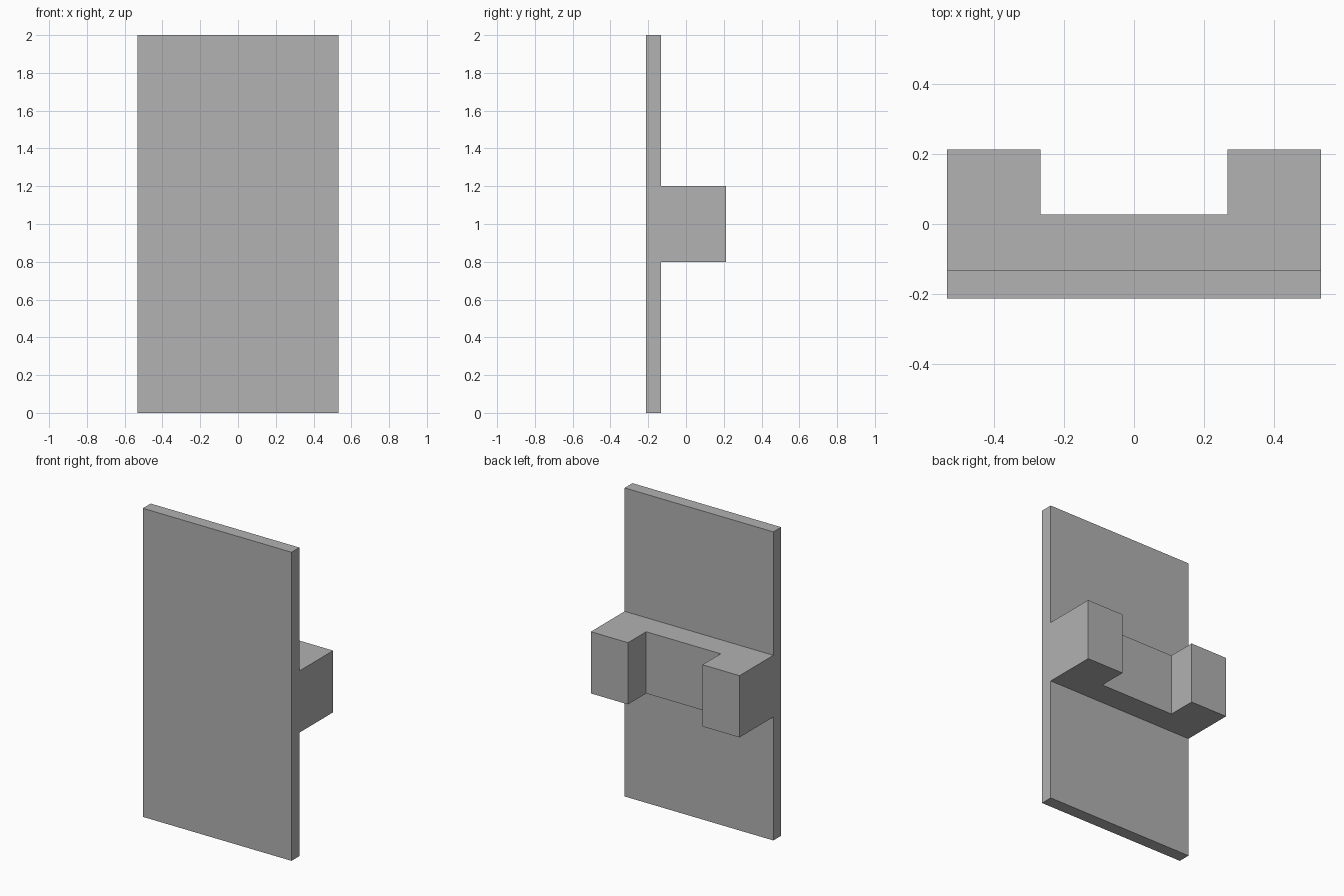
import bpy
import bmesh

cube = bpy.data.objects.get("Cube")
if cube:
    bpy.data.objects.remove(cube, do_unlink=True)

# Single grey material
GREY = (0.445, 0.445, 0.445, 1.0)
grey = bpy.data.materials.new("plain_grey")
grey.use_nodes = True
grey.diffuse_color = GREY
grey.node_tree.nodes["Principled BSDF"].inputs["Base Color"].default_value = GREY


def extruded(name, outline, bottom, top):
    """Extrude a flat xy outline from height bottom to height top."""
    bm = bmesh.new()
    face = bm.faces.new([bm.verts.new((x, y, bottom)) for x, y in outline])
    result = bmesh.ops.extrude_face_region(bm, geom=[face])
    raised = [v for v in result["geom"] if isinstance(v, bmesh.types.BMVert)]
    bmesh.ops.translate(bm, verts=raised, vec=(0, 0, top - bottom))
    bmesh.ops.recalc_face_normals(bm, faces=bm.faces)
    mesh = bpy.data.meshes.new(name)
    bm.to_mesh(mesh)
    bm.free()
    mesh.materials.append(grey)
    obj = bpy.data.objects.new(name, mesh)
    bpy.context.collection.objects.link(obj)
    return obj


half_width, half_depth = 0.533, 0.213
panel_back = -0.133
notch_half, notch_floor = 0.267, 0.027

# Tall flat front panel
right_side = [(half_width, -half_depth), (half_width, panel_back)]
extruded("front_panel", right_side + [(-x, y) for x, y in reversed(right_side)], 0, 2)

# U-shaped bracket across the back, one half of its outline mirrored
half = [(half_width, panel_back), (half_width, half_depth),
        (notch_half, half_depth), (notch_half, notch_floor)]
extruded("rear_bracket", half + [(-x, y) for x, y in reversed(half)], 0.8, 1.2)
